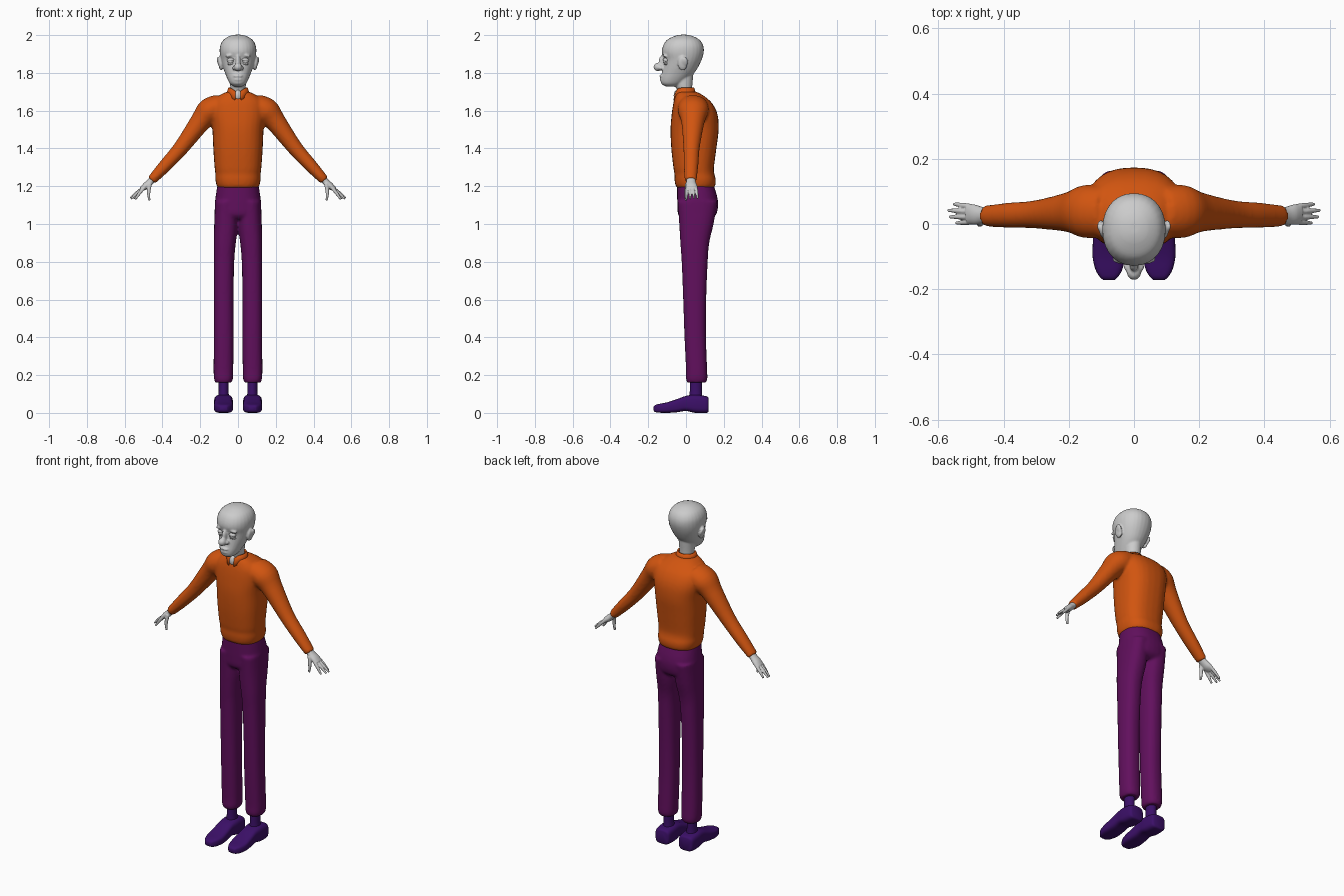
import bpy, bmesh, math
from mathutils import Vector, Matrix


def material(name, color):
    m = bpy.data.materials.new(name)
    m.diffuse_color = (*color, 1)
    return m


ORANGE = material("orange_knit", (0.64, 0.09, 0.005))
PURPLE = material("purple_cloth", (0.12, 0.005, 0.11))
INDIGO = material("indigo_leather", (0.045, 0.005, 0.14))


def spline(rows, steps=4):
    """Catmull-Rom interpolation of parameter rows."""
    out = []
    for i in range(len(rows) - 1):
        p = [rows[max(0, min(len(rows) - 1, i + k))] for k in (-1, 0, 1, 2)]
        for s in range(steps):
            t = s / steps
            out.append([0.5 * (2 * b + (c - a) * t + (2 * a - 5 * b + 4 * c - d) * t * t
                               + (3 * b - a - 3 * c + d) * t ** 3) for a, b, c, d in zip(*p)])
    return out + [list(rows[-1])]


def loft(bm, rows, power=2.0, along_y=False, n=28):
    """Closed skin through rings (x, z, y_min, y_max, half_width)."""
    rows = spline(rows)
    rings = []
    for i, (x, z, y0, y1, r) in enumerate(rows):
        a, b = rows[max(i - 1, 0)], rows[min(i + 1, len(rows) - 1)]
        side = Vector((b[1] - a[1], 0, a[0] - b[0])).normalized()
        ring = []
        for k in range(n):
            t = 2 * math.pi * k / n
            c, s = math.cos(t), math.sin(t)
            c = math.copysign(abs(c) ** (2 / power), c)
            s = math.copysign(abs(s) ** (2 / power), s)
            v = Vector((x, (y0 + y1) / 2, z)) + side * r * c + Vector((0, (y1 - y0) / 2 * s, 0))
            ring.append(bm.verts.new((v.x, v.z, v.y) if along_y else v))
        rings.append(ring)
    for p, q in zip(rings, rings[1:]):
        for k in range(n):
            bm.faces.new((p[k], p[(k + 1) % n], q[(k + 1) % n], q[k]))
    bm.faces.new(rings[0])
    bm.faces.new(rings[-1])


def blob(bm, loc, size, tilt=0.0):
    bmesh.ops.create_uvsphere(bm, u_segments=20, v_segments=12, radius=1, matrix=Matrix.Translation(loc)
                              @ Matrix.Rotation(tilt, 4, 'Y') @ Matrix.Diagonal((*size, 1)))


def finish(name, bm, mat=None, voxel=None, smooth=4, mirror=False):
    bmesh.ops.recalc_face_normals(bm, faces=bm.faces)
    for f in bm.faces:
        f.smooth = True
    me = bpy.data.meshes.new(name)
    bm.to_mesh(me)
    bm.free()
    ob = bpy.data.objects.new(name, me)
    bpy.context.collection.objects.link(ob)
    if mat:
        me.materials.append(mat)
    if voxel:  # fuse overlapping volumes into one skin
        r = ob.modifiers.new("fuse", 'REMESH')
        r.mode, r.voxel_size, r.use_smooth_shade = 'VOXEL', voxel, True
        s = ob.modifiers.new("soften", 'SMOOTH')
        s.factor, s.iterations = 0.5, smooth
    if mirror:
        ob.modifiers.new("mirror", 'MIRROR').use_clip = False
    return ob


# sweater: torso and both sleeves
bm = bmesh.new()
loft(bm, [(0, z, a, b, r) for z, a, b, r in (
    (1.19, -.045, .143, .104), (1.203, -.055, .155, .113), (1.235, -.061, .158, .12),
    (1.265, -.061, .15, .12), (1.3, -.067, .148, .124), (1.4, -.078, .161, .131),
    (1.5, -.082, .173, .136), (1.58, -.076, .167, .148), (1.64, -.067, .138, .142),
    (1.68, -.056, .092, .1), (1.7, -.048, .055, .06))], power=2.5)
for s in (1, -1):
    loft(bm, [(s * x, z, a, b, r) for x, z, a, b, r in (
        (.09, 1.63, -.04, .115, .06), (.15, 1.597, -.043, .12, .07), (.2, 1.54, -.025, .098, .055),
        (.3, 1.405, -.014, .073, .041), (.38, 1.315, -.012, .066, .035),
        (.44, 1.25, -.009, .059, .028), (.457, 1.231, -.006, .056, .025))])
finish("sweater", bm, ORANGE, .008, 6)

# collar: upright band, open in a V at the front
bm = bmesh.new()
strip = []
for i in range(41):
    t = math.radians(14 + 332 * i / 40)
    front = max(0, math.cos(t)) ** 6
    strip.append([bm.verts.new((r * math.sin(t), -.006 - r * math.cos(t) * .95, z)) for r, z in (
        (.058 + .004 * front, 1.675 - .025 * front), (.054, 1.7 - .02 * front), (.047, 1.72 - .022 * front))])
for p, q in zip(strip, strip[1:]):
    for k in (0, 1):
        bm.faces.new((p[k], q[k], q[k + 1], p[k + 1]))
collar = finish("collar", bm, ORANGE)
sol = collar.modifiers.new("thickness", 'SOLIDIFY')
sol.thickness, sol.offset = .009, 0

# trousers: hips and both legs
bm = bmesh.new()
loft(bm, [(0, z, a, b, r) for z, a, b, r in (
    (1.21, -.048, .145, .108), (1.15, -.047, .164, .118), (1.1, -.046, .17, .123),
    (1.05, -.042, .16, .12), (1.025, -.02, .13, .1))], power=2.4)
for s in (1, -1):
    loft(bm, [(s * x, z, a, b, r) for x, z, a, b, r in (
        (.062, 1.12, -.044, .167, .06), (.063, 1.0, -.036, .146, .063), (.07, .9, -.03, .123, .058),
        (.074, .8, -.023, .115, .054), (.076, .6, -.015, .107, .052), (.076, .4, -.008, .106, .052),
        (.077, .23, 0, .112, .052), (.077, .18, 0, .113, .05), (.077, .16, .006, .106, .043))], power=2.4)
finish("trousers", bm, PURPLE, .008, 5)

# socks
bm = bmesh.new()
loft(bm, [(.076, .2, .02, .086, .028), (.076, .12, .02, .084, .026), (.076, .07, .018, .088, .03)])
finish("socks", bm, INDIGO, mirror=True)

# shoes: sections along the foot (x, y, z_min, z_max, half width)
bm = bmesh.new()
loft(bm, [(.077, .12, .008, .078, .034), (.077, .108, 0, .088, .046), (.077, .05, 0, .096, .05),
          (.077, 0, .01, .09, .047), (.077, -.05, .003, .072, .049), (.077, -.1, 0, .056, .05),
          (.077, -.14, .001, .048, .041), (.077, -.162, .004, .042, .028), (.077, -.171, .012, .034, .018)],
     power=3.6, along_y=True)
finish("shoes", bm, INDIGO, mirror=True)

# head: neck, skull, nose, brows, lips and ears
bm = bmesh.new()
loft(bm, [(0, z, a, b, r) for z, a, b, r in (
    (1.65, -.05, .035, .038), (1.7, -.046, .032, .039), (1.74, -.056, .034, .042), (1.8, -.06, .04, .045))])
loft(bm, [(0, z, a, b, r) for z, a, b, r in (
    (1.727, -.105, -.05, .022), (1.742, -.13, -.02, .042), (1.768, -.134, .012, .056),
    (1.8, -.128, .044, .069), (1.83, -.122, .064, .08), (1.87, -.118, .083, .091),
    (1.91, -.128, .094, .097), (1.945, -.121, .091, .094), (1.975, -.1, .072, .077),
    (1.995, -.06, .035, .045), (2.002, -.03, .006, .016))], power=2.15)
blob(bm, (0, -.125, 1.858), (.014, .02, .036))
blob(bm, (0, -.148, 1.831), (.022, .024, .022))
blob(bm, (0, -.128, 1.783), (.026, .013, .008))
blob(bm, (0, -.126, 1.765), (.024, .013, .008))
for s in (1, -1):
    blob(bm, (s * .019, -.132, 1.826), (.012, .015, .011))
    blob(bm, (s * .042, -.108, 1.893), (.026, .014, .009), s * .25)
    blob(bm, (s * .094, -.018, 1.85), (.011, .026, .038), s * .15)
    blob(bm, (s * .102, -.006, 1.858), (.008, .018, .026), s * .3)
finish("head", bm, None, .005, 3)

# neck skin showing in the collar opening
bm = bmesh.new()
blob(bm, (0, -.045, 1.68), (.022, .02, .03))
finish("throat", bm)

# eyes with heavy upper lids and bags beneath
bm = bmesh.new()
blob(bm, (.037, -.104, 1.861), (.018, .016, .016))
finish("eyes", bm, mirror=True)
bm = bmesh.new()
blob(bm, (.037, -.104, 1.869), (.021, .018, .012), .15)
blob(bm, (.037, -.102, 1.849), (.019, .015, .008), .1)
finish("eyelids", bm, mirror=True)

# hands: palm, four fingers and thumb
bm = bmesh.new()
loft(bm, [(.44, 1.25, .003, .05, .018), (.465, 1.222, .001, .052, .018), (.49, 1.2, -.002, .06, .018),
          (.512, 1.184, .002, .06, .011)])
for y0, x, y, z in ((.053, .553, .061, 1.135), (.037, .57, .042, 1.136),
                    (.021, .566, .022, 1.133), (.006, .545, .003, 1.13)):
    loft(bm, [(.495, 1.195, y0 - .008, y0 + .008, .009),
              ((.495 + x) / 2, (1.2 + z) / 2, (y0 + y) / 2 - .008, (y0 + y) / 2 + .008, .009),
              (x, z, y - .005, y + .005, .0055)], n=12)
loft(bm, [(.467, 1.215, -.004, .018, .012), (.473, 1.165, -.009, .009, .009),
          (.469, 1.124, -.006, .006, .0055)], n=12)
finish("hands", bm, None, .0035, 1, mirror=True)
